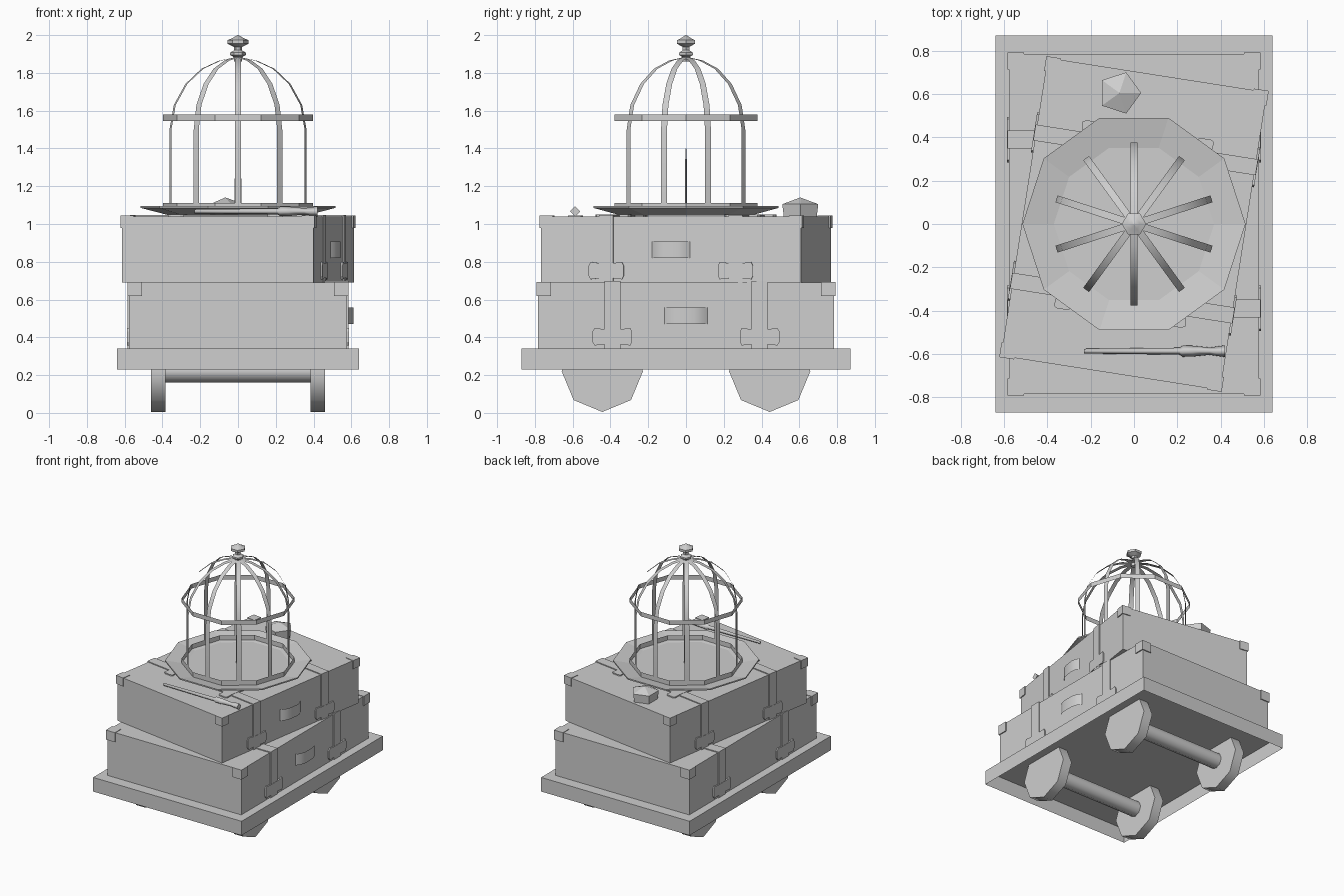
import bpy, bmesh, math
from mathutils import Matrix, Vector

if "Cube" in bpy.data.objects:
    bpy.data.objects.remove(bpy.data.objects["Cube"])

grey = bpy.data.materials.new("plain grey")
grey.diffuse_color = (0.62, 0.62, 0.62, 1)
grey.use_nodes = True
grey.node_tree.nodes["Principled BSDF"].inputs["Base Color"].default_value = grey.diffuse_color


def finish(name, bm, matrix=None, smooth=None):
    if matrix:
        bm.transform(matrix)
    bmesh.ops.recalc_face_normals(bm, faces=bm.faces)
    me = bpy.data.meshes.new(name)
    bm.to_mesh(me)
    bm.free()
    me.materials.append(grey)
    if smooth:
        me.shade_smooth()
        me.set_sharp_from_angle(angle=math.radians(smooth))
    ob = bpy.data.objects.new(name, me)
    bpy.context.collection.objects.link(ob)
    return ob


def add_box(bm, lo, hi):
    lo, hi = Vector(lo), Vector(hi)
    m = Matrix.Translation((lo + hi) / 2) @ Matrix.Diagonal((*(hi - lo), 1))
    bmesh.ops.create_cube(bm, size=1, matrix=m)


def lathe(name, profile, sides, matrix=None, caps=True, smooth=None):
    """Sweep (radius, height) points round z."""
    bm = bmesh.new()
    rings = [[bm.verts.new((r * math.cos(2 * math.pi * i / sides),
                            r * math.sin(2 * math.pi * i / sides), z))
              for i in range(sides)] for r, z in profile]
    for a, b in zip(rings, rings[1:]):
        for i in range(sides):
            j = (i + 1) % sides
            bm.faces.new((a[i], a[j], b[j], b[i]))
    if caps:
        bm.faces.new(rings[0])
        bm.faces.new(rings[-1])
    return finish(name, bm, matrix, smooth)


def extrude_outline(bm, pts, offset):
    """Prism from a planar outline."""
    a = [bm.verts.new(p) for p in pts]
    b = [bm.verts.new(Vector(p) + Vector(offset)) for p in pts]
    bm.faces.new(a)
    bm.faces.new(b)
    for i in range(len(a)):
        j = (i + 1) % len(a)
        bm.faces.new((a[i], a[j], b[j], b[i]))


# Trolley board: a shallow tray open underneath
bm = bmesh.new()
add_box(bm, (-0.64, -0.87, 0.23), (0.64, 0.87, 0.34))
bmesh.ops.delete(bm, geom=[f for f in bm.faces if f.calc_center_median().z < 0.24], context='FACES_ONLY')
finish("board", bm)

# Wheels and axles
turn = Matrix.Rotation(math.pi / 2, 4, 'Y')
for y in (-0.443, 0.443):
    lathe("axle", [(0.058, -0.39), (0.058, 0.39)], 8,
          Matrix.Translation((0, y, 0.22)) @ turn, smooth=50)
    for s in (-1, 1):
        lathe("wheel", [(0.215, -0.038), (0.215, 0.038)], 8,
              Matrix.Translation((s * 0.422, y, 0.22)) @ turn, smooth=50)


def suitcase(name, base, scale, angle):
    k = scale
    hx, hy, h, t = 0.577 * k, 0.784 * k, 0.35, 0.008 * k
    place = Matrix.Translation((0, 0, base)) @ Matrix.Rotation(angle, 4, 'Z')
    # Body
    bm = bmesh.new()
    add_box(bm, (-hx, -hy, 0), (hx, hy, h))
    finish(name + "_body", bm, place)
    # Corner guards on the lid
    bm = bmesh.new()
    c = 0.07 * k
    for sx in (-1, 1):
        for sy in (-1, 1):
            xs = sorted((sx * (hx - c), sx * (hx + t)))
            ys = sorted((sy * (hy - c), sy * (hy + t)))
            add_box(bm, (xs[0], ys[0], h - c), (xs[1], ys[1], h + 0.004))
    finish(name + "_corners", bm, place)
    # Straps with buckles on the sides and the lid
    straps, buckles = bmesh.new(), bmesh.new()
    w, l, b = 0.042 * k, 0.105 * k, 0.01 * k
    half = [(-l, 0.028), (-0.9 * l, 0.046), (-w, 0.04), (w, 0.04), (0.9 * l, 0.046), (l, 0.028)]
    shape = half + [(u, -v) for u, v in reversed(half)]
    for sy in (-1, 1):
        y = sy * 0.39 * k
        add_box(straps, (-hx - t, y - w, 0), (hx + t, y + w, h + 0.007))
        for sx in (-1, 1):
            extrude_outline(buckles, [(sx * hx, y + u, 0.063 + v) for u, v in shape],
                            (sx * b, 0, 0))
            extrude_outline(buckles, [(sx * 0.3 * k + v * k, y + u, h) for u, v in shape],
                            (0, 0, 0.009))
    finish(name + "_straps", straps, place)
    finish(name + "_buckles", buckles, place)
    # Carrying handle: a thin bowed strip
    bm = bmesh.new()
    arc = [(-0.115, 0), (-0.085, 0.022), (-0.045, 0.034), (0.045, 0.034), (0.085, 0.022), (0.115, 0)]
    rows = [[bm.verts.new((hx + d * k, y * k, z)) for z in (0.13, 0.218)] for y, d in arc]
    for p, q in zip(rows, rows[1:]):
        bm.faces.new((p[0], q[0], q[1], p[1]))
    finish(name + "_handle", bm, place, smooth=50)


suitcase("lower_case", 0.34, 1.0, 0)
suitcase("upper_case", 0.69, 0.888, math.radians(-8.9))

# Cage tray (shallow dish) and thin hoops
lathe("cage_tray", [(0.36, 1.045), (0.515, 1.085), (0.515, 1.095), (0.37, 1.068)], 10)
lathe("cage_base_hoop", [(0.398, 1.07), (0.398, 1.11)], 10, caps=False)
lathe("cage_middle_hoop", [(0.398, 1.545), (0.398, 1.58)], 10, caps=False)

# Cage bars: thin strips bent into a dome
dome = [(0.376, 1.07), (0.376, 1.5), (0.352, 1.63), (0.287, 1.742), (0.198, 1.822), (0.1, 1.865), (0, 1.884)]
bm = bmesh.new()
for i in range(10):
    rot = Matrix.Rotation(math.radians(18 + 36 * i), 3, 'Z')
    rows = [[bm.verts.new(rot @ Vector((r, y, z))) for y in (-0.0165, 0.0165)] for r, z in dome]
    for a, b in zip(rows, rows[1:]):
        bm.faces.new((a[0], a[1], b[1], b[0]))
finish("cage_bars", bm, smooth=50)

# Finial and the slim flat spike inside the cage
lathe("finial", [(0.02, 1.86), (0.025, 1.885), (0.042, 1.895), (0.042, 1.907), (0.02, 1.92),
                 (0.022, 1.938), (0.056, 1.955), (0.056, 1.973), (0.028, 1.985), (0.003, 2.0)], 6, smooth=40)
lathe("spike", [(0.008, 1.07), (0.008, 1.2), (0.004, 1.4)], 6, Matrix.Diagonal((2.4, 0.9, 1, 1)), smooth=65)

# Tapered stick lying on the lid
lathe("stick", [(0.011, -0.23), (0.016, 0.21), (0.026, 0.225), (0.025, 0.27), (0.017, 0.35), (0.027, 0.42)],
      4, Matrix.Translation((0, -0.587, 1.067)) @ turn, smooth=95)

# Small five-sided pot with a pointed lid
lathe("pot", [(0.092, 1.04), (0.1, 1.105), (0.001, 1.14)], 5, Matrix.Translation((-0.067, 0.605, 0)))
